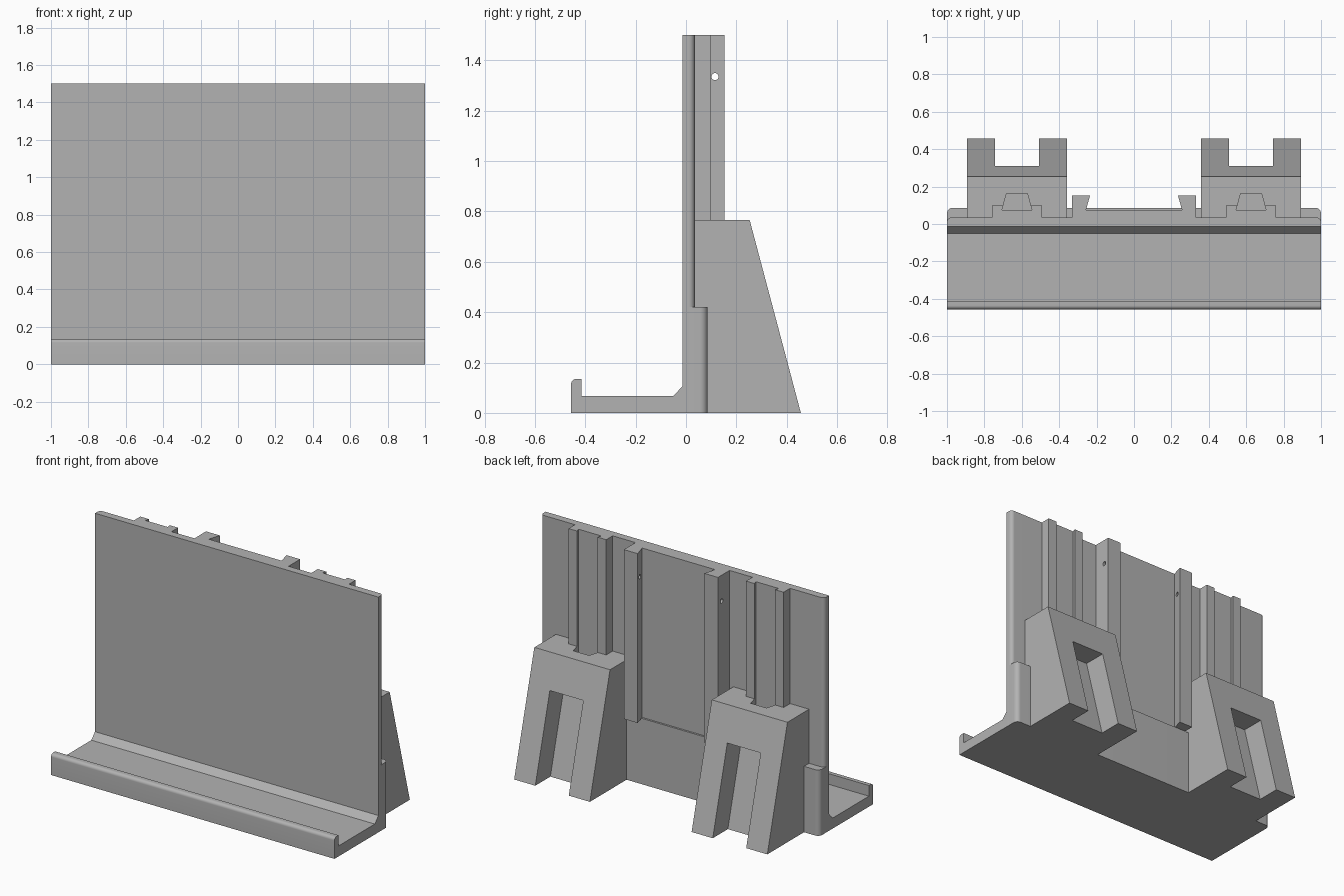
import bpy
import bmesh
import math
from mathutils import Vector

cube = bpy.data.objects.get("Cube")
if cube:
    bpy.data.objects.remove(cube, do_unlink=True)

grey = bpy.data.materials.new("plain grey")
grey.use_nodes = True
GREY = (0.448, 0.448, 0.448, 1)
grey.diffuse_color = GREY
grey.node_tree.nodes["Principled BSDF"].inputs["Base Color"].default_value = GREY

HEIGHT = 1.5
WALL_FRONT, WALL_BACK = -0.013, 0.035
LOW_TOP, LOW_BACK = 0.42, 0.086
BRACKET_TOP = 0.765
CENTRE = 0.626


def rounded(points, steps=8):
    """Turn square corners given as (a, b, radius) into arcs."""
    out = []
    for i, p in enumerate(points):
        corner = Vector(p[:2])
        if len(p) == 2:
            out.append(corner)
            continue
        r = p[2]
        to_prev = (Vector(points[i - 1][:2]) - corner).normalized()
        to_next = (Vector(points[(i + 1) % len(points)][:2]) - corner).normalized()
        centre = corner + r * (to_prev + to_next)
        for k in range(steps + 1):
            t = math.pi / 2 * k / steps
            out.append(centre - r * (to_next * math.cos(t) + to_prev * math.sin(t)))
    return out


def prism(name, points, axis, low, high):
    """Extrude a profile: (x, y) along z, or (y, z) along x."""
    def place(p):
        return (p.x, p.y, low) if axis == "z" else (low, p.x, p.y)

    bm = bmesh.new()
    face = bm.faces.new([bm.verts.new(place(p)) for p in rounded(points)])
    new = bmesh.ops.extrude_face_region(bm, geom=[face])["geom"]
    step = Vector((0, 0, high - low)) if axis == "z" else Vector((high - low, 0, 0))
    bmesh.ops.translate(bm, verts=[v for v in new if isinstance(v, bmesh.types.BMVert)], vec=step)
    bmesh.ops.recalc_face_normals(bm, faces=bm.faces)
    mesh = bpy.data.meshes.new(name)
    bm.to_mesh(mesh)
    bm.free()
    mesh.materials.append(grey)
    obj = bpy.data.objects.new(name, mesh)
    bpy.context.collection.objects.link(obj)
    return obj


def activate(obj):
    bpy.ops.object.select_all(action="DESELECT")
    obj.select_set(True)
    bpy.context.view_layer.objects.active = obj


def smooth(obj):
    activate(obj)
    bpy.ops.object.shade_smooth_by_angle(angle=math.radians(30))


def cut(obj, cutter):
    mod = obj.modifiers.new("cut", "BOOLEAN")
    mod.operation = "DIFFERENCE"
    mod.solver = "EXACT"
    mod.object = cutter
    activate(obj)
    bpy.ops.object.modifier_apply(modifier=mod.name)
    bpy.data.objects.remove(cutter, do_unlink=True)


# Tall wall with rounded back corners
smooth(prism("back_wall", [(-1, WALL_FRONT), (1, WALL_FRONT),
                           (1, WALL_BACK, 0.024), (-1, WALL_BACK, 0.024)], "z", 0, HEIGHT))

# Thicker lower part of the wall
smooth(prism("lower_wall", [(-1, 0), (1, 0), (1, LOW_BACK, 0.03),
                            (-1, LOW_BACK, 0.03)], "z", 0, LOW_TOP))

# Front shelf with raised lip and sloped inner corner
smooth(prism("shelf", [(WALL_FRONT, 0), (-0.456, 0), (-0.456, 0.135, 0.02), (-0.415, 0.135),
                       (-0.415, 0.067), (-0.05, 0.067), (WALL_FRONT, 0.107)], "x", -1, 1))

# Centre panel with two undercut rails and a pin hole through both
half = [(0.332, WALL_BACK), (0.332, 0.152), (0.235, 0.152), (0.257, 0.074)]
centre = prism("centre_rails", half + [(-x, y) for x, y in reversed(half)], "z", LOW_TOP, HEIGHT)
ring = [(0.115 + 0.014 * math.cos(a), 1.335 + 0.014 * math.sin(a))
        for a in (math.tau * k / 24 for k in range(24))]
cut(centre, prism("pin_cutter", ring, "x", -0.5, 0.5))

for side, s in (("left", 1), ("right", -1)):
    c = s * CENTRE

    # Shallow channel block above the bracket
    edge = [(0.133, WALL_BACK), (0.133, 0.1), (0.073, 0.1), (0.08, 0.074)]
    prism(side + "_channel",
          [(c + x, y) for x, y in edge] + [(c - x, y) for x, y in reversed(edge)],
          "z", BRACKET_TOP, HEIGHT)

    # Sloped rear bracket
    foot, top = 0.456, 0.253
    bracket = prism(side + "_bracket", [(WALL_BACK, 0), (foot, 0), (top, BRACKET_TOP),
                                        (WALL_BACK, BRACKET_TOP)], "x", c - 0.267, c + 0.267)

    # Slot in the sloped face, its floor parallel to that face
    lean = (foot - top) / BRACKET_TOP
    low, high, floor = -0.1, 0.551, 0.304
    cut(bracket, prism("slot_cutter", [(floor - lean * low, low), (0.7, low), (0.7, high),
                                       (floor - lean * high, high)], "x", c - 0.118, c + 0.118))

    # Dovetail pocket continuing the channel into the bracket
    cut(bracket, prism("pocket_cutter", [(c - 0.08, 0.074), (c + 0.08, 0.074),
                                         (c + 0.056, 0.162), (c - 0.056, 0.162)], "z", 0.6, 0.9))
